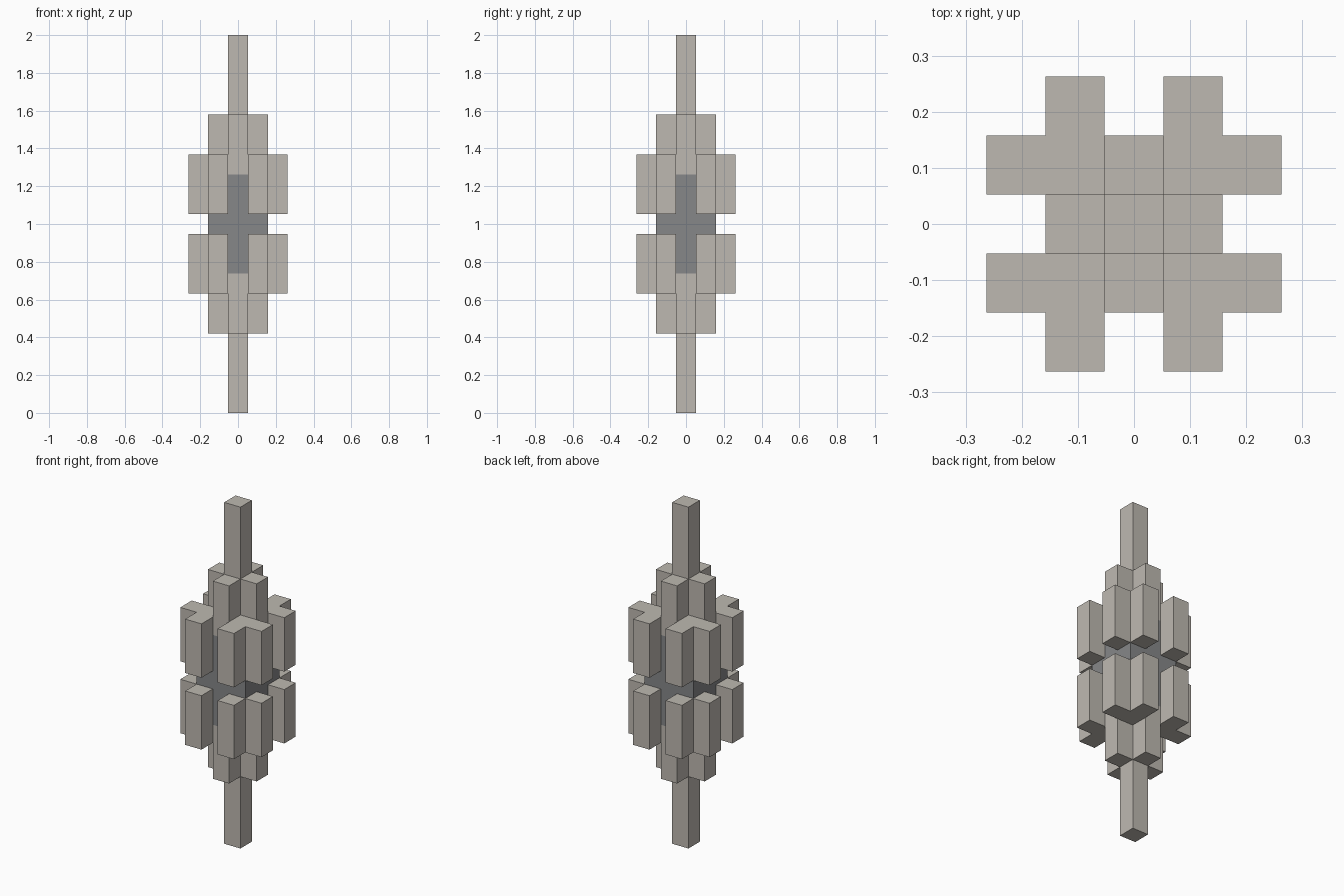
import bpy
import bmesh

U = 2 / 19  # one block

old = bpy.data.objects.get("Cube")
if old:
    bpy.data.objects.remove(old, do_unlink=True)


def material(name, rgb):
    mat = bpy.data.materials.new(name)
    mat.use_nodes = True
    mat.diffuse_color = (*rgb, 1)
    mat.node_tree.nodes["Principled BSDF"].inputs["Base Color"].default_value = (*rgb, 1)
    return mat


stone = material("pale stone", (0.515, 0.485, 0.44))
slate = material("slate grey", (0.24, 0.245, 0.25))


def prism(name, outline, low, high, mat):
    """Extrude a flat outline, in blocks, between two heights."""
    bm = bmesh.new()
    base = bm.faces.new([bm.verts.new((x * U, y * U, low * U)) for x, y in outline])
    top = bmesh.ops.extrude_face_region(bm, geom=[base])["geom"]
    bmesh.ops.translate(bm, vec=(0, 0, (high - low) * U),
                        verts=[v for v in top if isinstance(v, bmesh.types.BMVert)])
    bmesh.ops.recalc_face_normals(bm, faces=bm.faces)
    mesh = bpy.data.meshes.new(name)
    bm.to_mesh(mesh)
    bm.free()
    mesh.materials.append(mat)
    obj = bpy.data.objects.new(name, mesh)
    bpy.context.collection.objects.link(obj)


# Block-wide outlines
a, b, c = 0.5, 1.5, 2.5
square = [(-a, -a), (a, -a), (a, a), (-a, a)]
quarter = [(b, -a), (b, a), (a, a)]
cross = []
for _ in range(4):
    cross += quarter
    quarter = [(-y, x) for x, y in quarter]
corner = [(a, a), (b, a), (b, b), (a, b)]
elbow = [(a, a), (c, a), (c, b), (b, b), (b, c), (a, c)]

# Dark core
prism("core", cross, 7, 12, slate)

# Spikes and stepped collars
for end, spike, collar in (("upper", (15, 19), (12, 15)), ("lower", (0, 4), (4, 7))):
    prism(end + "_spike", square, *spike, stone)
    prism(end + "_collar", cross, *collar, stone)

# Corner clusters, with dark spacers between them
for sx, side in ((1, "left"), (-1, "right")):
    for sy, face in ((1, "back"), (-1, "front")):
        place = face + "_" + side
        flipped_corner = [(x * sx, y * sy) for x, y in corner]
        flipped_elbow = [(x * sx, y * sy) for x, y in elbow]
        prism(place + "_spacer", flipped_corner, 9, 10, slate)
        prism(place + "_upper_cluster", flipped_elbow, 10, 13, stone)
        prism(place + "_lower_cluster", flipped_elbow, 6, 9, stone)
